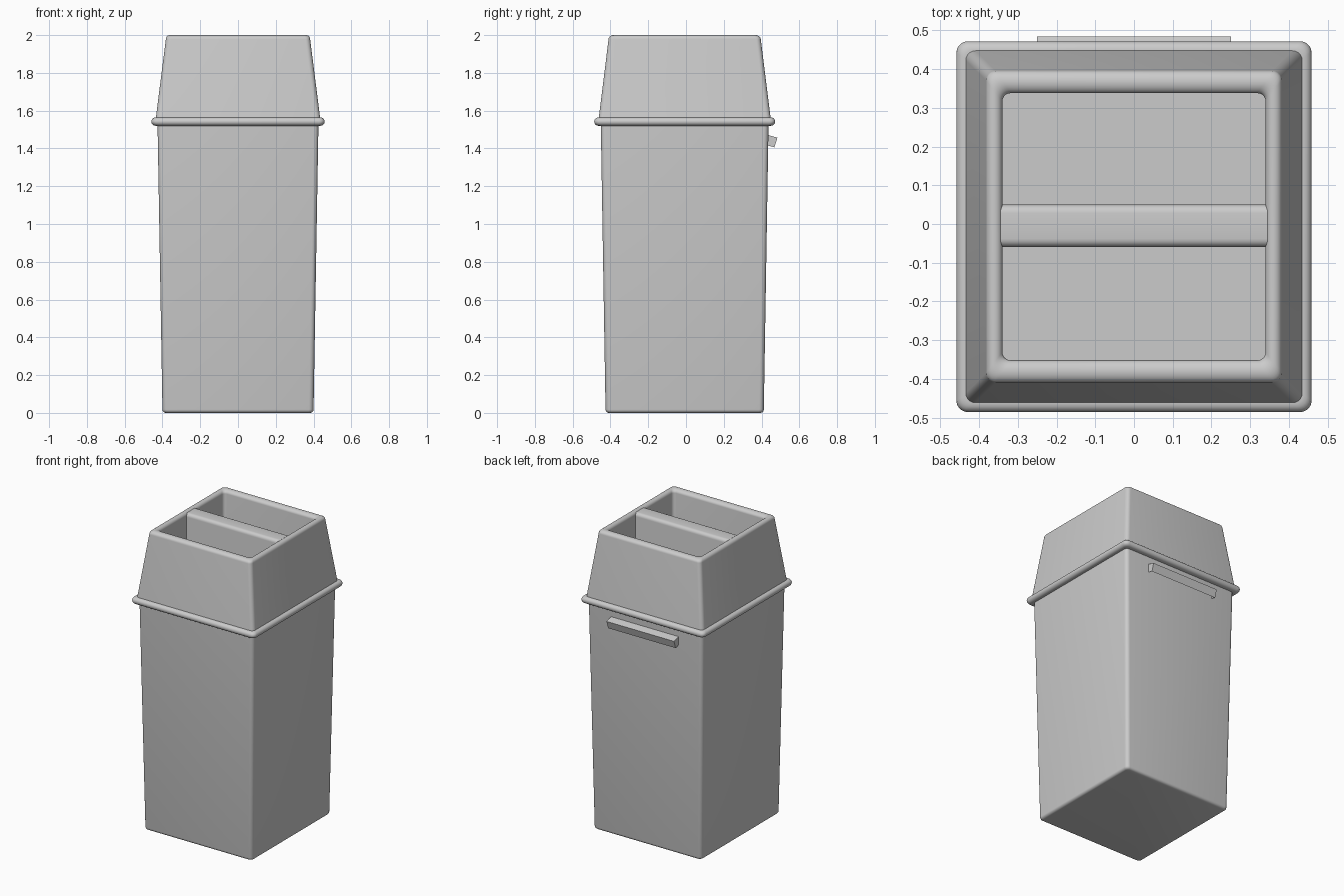
import bpy, bmesh
from math import pi, sin, cos, radians

if "Cube" in bpy.data.objects:
    bpy.data.objects.remove(bpy.data.objects["Cube"])

CY = -0.007      # shared y centre of all rectangular sections
FLOOR = 0.06     # inner floor height


def finish(name, bm, angle=40):
    me = bpy.data.meshes.new(name)
    bm.to_mesh(me)
    bm.free()
    ob = bpy.data.objects.new(name, me)
    bpy.context.collection.objects.link(ob)
    bpy.ops.object.select_all(action='DESELECT')
    ob.select_set(True)
    bpy.context.view_layer.objects.active = ob
    bpy.ops.object.shade_smooth_by_angle(angle=radians(angle))
    return ob


def ring(bm, hx, hy, z, r, seg=5):
    """Counter-clockwise rounded rectangle of vertices."""
    out = []
    for k, (sx, sy) in enumerate([(1, 1), (-1, 1), (-1, -1), (1, -1)]):
        for i in range(seg + 1):
            a = pi / 2 * (k + i / seg)
            out.append(bm.verts.new((sx * (hx - r) + r * cos(a),
                                     CY + sy * (hy - r) + r * sin(a), z)))
    return out


def loft(name, sections, cap_start=False, cap_end=False):
    bm = bmesh.new()
    rings = [ring(bm, *s) for s in sections]
    n = len(rings[0])
    for a, b in zip(rings, rings[1:]):
        for i in range(n):
            j = (i + 1) % n
            bm.faces.new((a[i], a[j], b[j], b[i]))
    if cap_start:
        bm.faces.new(rings[0][::-1])
    if cap_end:
        bm.faces.new(rings[-1])
    return finish(name, bm)


def prism(bm, profile, hx):
    """Extrude a (y, z) profile along x; returns the side faces."""
    a = [bm.verts.new((-hx, y, z)) for y, z in profile]
    b = [bm.verts.new((hx, y, z)) for y, z in profile]
    n = len(profile)
    sides = [bm.faces.new((a[i], a[(i + 1) % n], b[(i + 1) % n], b[i])) for i in range(n)]
    bm.faces.new(a[::-1])
    bm.faces.new(b)
    bmesh.ops.recalc_face_normals(bm, faces=bm.faces)
    return sides


# tapered body with a rounded foot
foot = []
for i in range(5):
    t = pi / 2 * i / 4
    d = 0.018 * (1 - sin(t))
    foot.append((0.40 - d, 0.419 - d, 0.018 * (1 - cos(t)), 0.025 - d * 0.5))
loft("bin_body", foot + [(0.426, 0.444, 1.53, 0.025)], cap_start=True)

# half-round rim between body and lid
rim = [(0.415, 0.435, 1.52, 0.02)]
for i in range(9):
    t = -pi / 2 + pi * i / 8
    d = 0.022 * (1 - cos(t))
    rim.append((0.459 - d, 0.479 - d, 1.542 + 0.022 * sin(t), 0.03 - d * 0.4))
rim.append((0.415, 0.435, 1.564, 0.02))
loft("rim", rim)

# tapered lid, rolled top edge and the inner walls down to the floor
lid = [(0.437, 0.457, 1.545, 0.025)]
for i in range(13):
    t = pi * i / 12
    d = 0.021 * (1 - cos(t))
    lid.append((0.382 - d, 0.403 - d * 1.38, 1.978 + 0.022 * sin(t), 0.025 - d * 0.1))
lid.append((0.34, 0.345, FLOOR, 0.021))
loft("lid_and_liner", lid, cap_end=True)

# partition between the two openings, with a rounded top
y0, y1, top, r = -0.06, 0.05, 1.993, 0.022
part = [(y0, FLOOR)]
part += [(y0 + r - r * cos(pi / 2 * i / 5), top - r + r * sin(pi / 2 * i / 5)) for i in range(6)]
part += [(y1 - r + r * sin(pi / 2 * i / 5), top - r + r * cos(pi / 2 * i / 5)) for i in range(6)]
part += [(y1, FLOOR)]
bm = bmesh.new()
prism(bm, part, 0.345)
finish("partition", bm)

# back grip, hollow underneath
bm = bmesh.new()
sides = prism(bm, [(0.424, 1.473), (0.439, 1.47), (0.484, 1.457), (0.468, 1.406), (0.424, 1.418)], 0.25)
under = sides[3]
bmesh.ops.inset_individual(bm, faces=[under], thickness=0.01)
bmesh.ops.translate(bm, verts=under.verts, vec=(0, 0.009, 0.035))
finish("back_grip", bm, 25)
